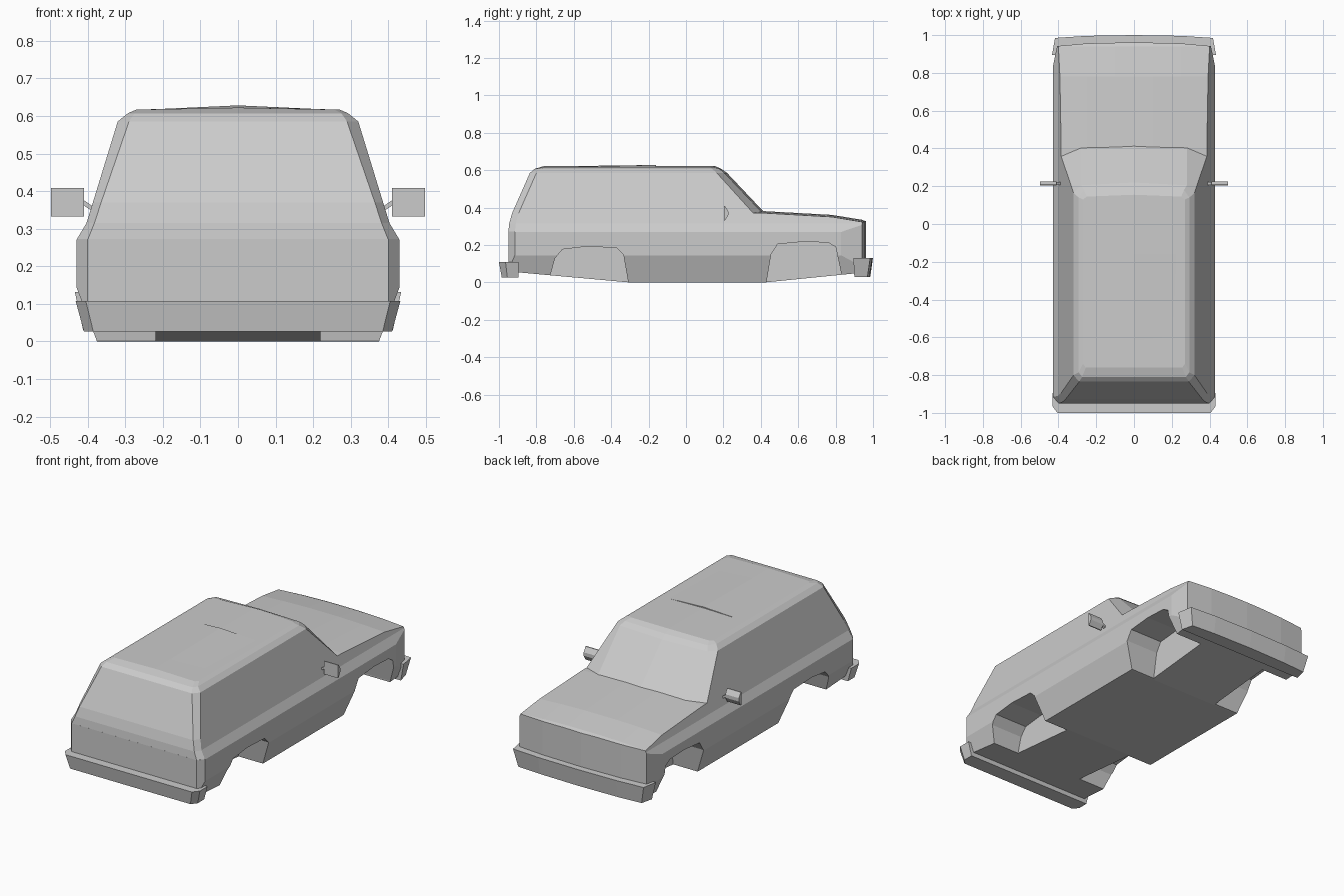
import bpy, bmesh

if "Cube" in bpy.data.objects:
    bpy.data.objects.remove(bpy.data.objects["Cube"])


def make(name, verts, faces):
    bm = bmesh.new()
    vs = [bm.verts.new(v) for v in verts]
    for f in faces:
        bm.faces.new([vs[i] for i in f])
    bmesh.ops.recalc_face_normals(bm, faces=bm.faces[:])
    me = bpy.data.meshes.new(name)
    bm.to_mesh(me)
    bm.free()
    ob = bpy.data.objects.new(name, me)
    bpy.context.collection.objects.link(ob)
    return ob


def loft(name, rings, crease=None):
    """Skin closed rings; crease = index of the ring point opposite point 0, splits the caps."""
    n, m = len(rings[0]), len(rings)
    faces = [(k * n + i, k * n + (i + 1) % n, (k + 1) * n + (i + 1) % n, (k + 1) * n + i)
             for k in range(m - 1) for i in range(n)]
    for base in (0, (m - 1) * n):
        if crease:
            faces.append([base + i for i in range(crease + 1)])
            faces.append([base + i % n for i in range(crease, n + 1)])
        else:
            faces.append([base + i for i in range(n)])
    return make(name, [p for r in rings for p in r], faces)


def mirrored(half):
    """Complete an outline whose first and last points lie on x = 0."""
    return half + [(-x, y) for x, y in half[-2:0:-1]]


def boolean(target, other, op):
    mod = target.modifiers.new(op, 'BOOLEAN')
    mod.operation, mod.object, mod.solver = op, other, 'EXACT'
    bpy.context.view_layer.objects.active = target
    bpy.ops.object.modifier_apply(modifier=mod.name)
    bpy.data.objects.remove(other)


# Lower body: side profile, crowned across the hood
side = [(-.95, .272), (-.95, .10), (-.91, .055), (-.30, 0), (.42, 0), (.97, .055),
        (.97, .325), (.94, .336), (.78, .362), (.40, .383), (.30, .383), (.20, .272)]
body = loft("car_body", [[(x, y, z - (.075 * x * x if z > .3 else 0)) for y, z in side]
                         for x in (-.5, -.38, -.25, -.1, .1, .25, .38, .5)])

# Trim the sides to the front cross-section
section = mirrored([(0, -.05), (.356, -.05), (.375, 0), (.43, .145), (.43, .27),
                    (.403, .315), (.386, .37), (.36, .455), (0, .455)])
boolean(body, loft("section_trim", [[(x, y, z) for x, z in section] for y in (-1.2, 1.2)]),
        'INTERSECT')

# Trim the corners and nose to the plan outline
plan = mirrored([(0, -.96), (.391, -.96), (.43, -.915), (.43, .83), (.407, .942),
                 (.25, .956), (0, .962)])
boolean(body, loft("plan_trim", [[(x, y, z) for x, y in plan] for z in (-.2, .8)]),
        'INTERSECT')

# Cabin: plan outlines stacked from beltline to roof
levels = [
    (.27, [(0, -.95), (.40, -.95), (.43, -.915), (.43, .36), (.29, .40), (0, .42)]),
    (.315, [(0, -.945), (.382, -.945), (.403, -.91), (.403, .36), (.28, .41), (0, .423)]),
    (.37, [(0, -.93), (.364, -.93), (.386, -.895), (.386, .36), (.28, .41), (0, .423)]),
    (.585, [(0, -.835), (.29, -.835), (.32, -.80), (.32, .165), (.28, .205), (0, .22)]),
    (.607, [(0, -.81), (.275, -.81), (.293, -.785), (.293, .14), (.265, .18), (0, .19)]),
    (.617, [(0, -.76), (.255, -.76), (.27, -.74), (.27, .13), (.25, .145), (0, .155)])]
cabin = loft("cabin", [[(x, y, z + (.005 if z > .61 and x == 0 else 0))
                        for x, y in mirrored(o)] for z, o in levels], crease=5)
boolean(body, cabin, 'UNION')

# Wheel wells
rear_arch = [(-.745, -.1), (-.725, .04), (-.70, .13), (-.66, .177), (-.53, .192),
             (-.37, .185), (-.335, .15), (-.305, -.02), (-.295, -.1)]
front_arch = [(.415, -.1), (.43, 0), (.455, .15), (.49, .205), (.63, .218),
              (.76, .213), (.80, .19), (.83, .05), (.845, -.1)]
for arch in (rear_arch, front_arch):
    for s in (-1, 1):
        well = loft("well_cutter", [[(s * x, y, z) for y, z in arch] for x in (.22, .6)])
        boolean(body, well, 'DIFFERENCE')

# Raised rear roof panel
make("roof_panel", [(-.26, -.16, .616), (0, -.16, .628), (.26, -.16, .616),
                    (.25, -.69, .616), (0, -.69, .621), (-.25, -.69, .616)],
     [(0, 1, 4, 5), (1, 2, 3, 4), (0, 1, 2), (3, 4, 5), (0, 2, 3, 5)])


# Bumpers: lower and upper plan outlines
def bumper(name, low, high, z0, z1):
    loft(name, [[(x, y, z) for x, y in mirrored(o)] for o, z in ((low, z0), (high, z1))])


bumper("rear_bumper",
       [(0, -.985), (.385, -.985), (.41, -.955), (.41, -.895), (0, -.895)],
       [(0, -1), (.405, -1), (.432, -.965), (.432, -.895), (0, -.895)], .027, .108)
bumper("front_bumper",
       [(0, .985), (.25, .98), (.395, .97), (.412, .90), (0, .90)],
       [(0, 1), (.25, .996), (.418, .985), (.434, .895), (0, .895)], .03, .132)

# Door mirrors: wedge housing on a short stalk
for s, label in ((-1, "left"), (1, "right")):
    wedge = [(.203, .332), (.203, .408), (.209, .408), (.226, .38), (.226, .36), (.209, .332)]
    loft(label + "_mirror", [[(s * x, y, z) for y, z in wedge] for x in (.41, .497)])
    loft(label + "_mirror_stalk", [[(s * x, y, z + d) for y, d in
                                    ((.207, -.007), (.222, -.007), (.222, .007), (.207, .007))]
                                   for x, z in ((.383, .35), (.413, .371))])
